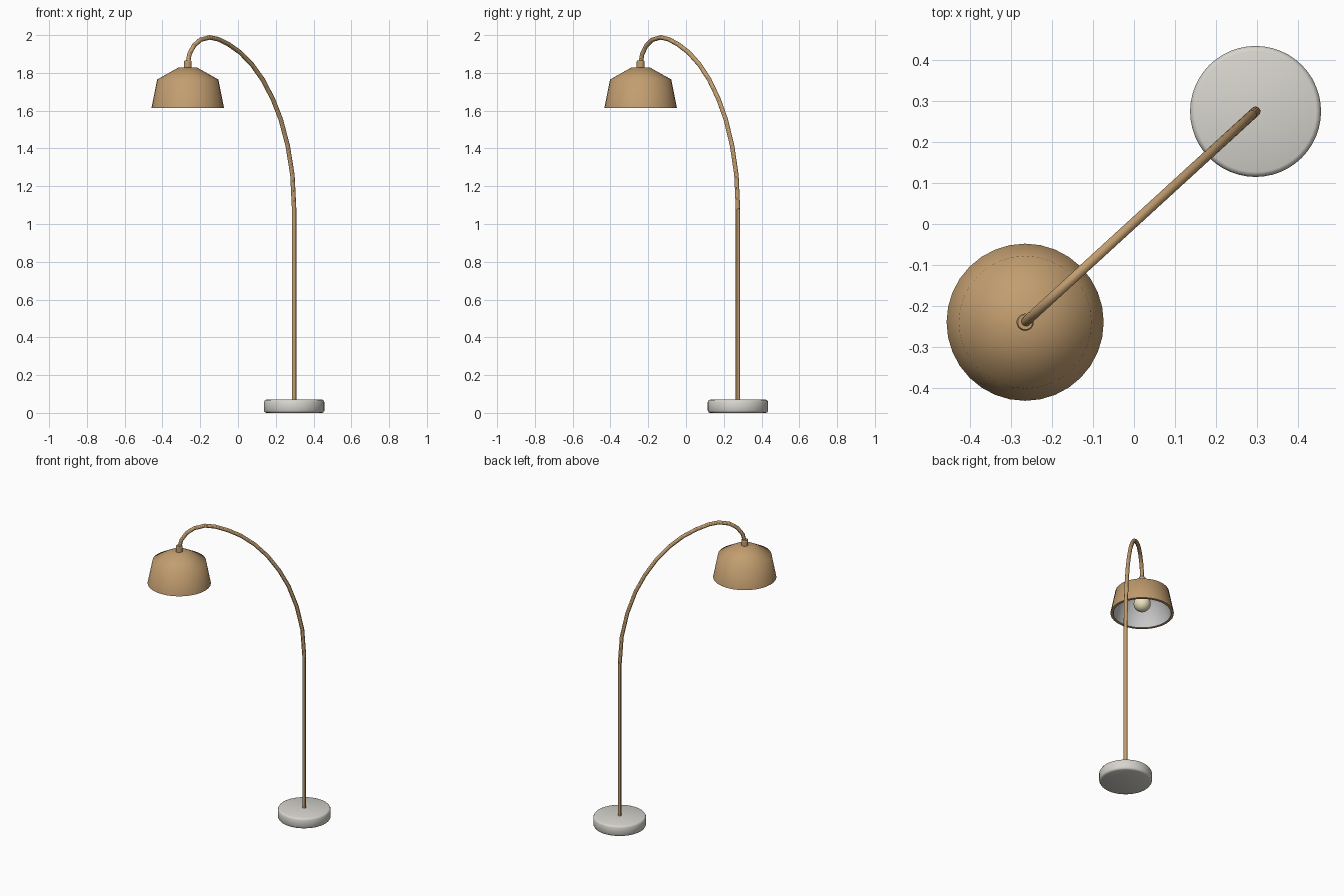
import bpy, bmesh, math
from mathutils import Vector

if "Cube" in bpy.data.objects:
    bpy.data.objects.remove(bpy.data.objects["Cube"])

BASE = Vector((0.297, 0.275, 0))
HEAD = Vector((-0.266, -0.240, 0))


def material(name, col):
    m = bpy.data.materials.new(name)
    m.diffuse_color = (*col, 1)
    m.use_nodes = True
    m.node_tree.nodes["Principled BSDF"].inputs["Base Color"].default_value = m.diffuse_color
    return m


TAN = material("tan", (0.54, 0.34, 0.16))
STONE = material("stone", (0.68, 0.66, 0.61))
WHITE = material("white", (0.8, 0.8, 0.78))
GLOW = material("cream", (0.85, 0.78, 0.52))


def finish(ob, mat, angle=30):
    ob.data.materials.append(mat)
    bpy.ops.object.select_all(action='DESELECT')
    ob.select_set(True)
    bpy.context.view_layer.objects.active = ob
    bpy.ops.object.shade_smooth_by_angle(angle=math.radians(angle))
    return ob


def lathe(name, profile, centre, mat, sides=32, angle=30):
    """Revolve (radius, z) points round a vertical axis; radius 0 makes a pole."""
    bm = bmesh.new()
    rings = []
    for r, z in profile:
        n = 1 if r == 0 else sides
        rings.append([bm.verts.new((centre.x + r * math.cos(2 * math.pi * i / sides),
                                    centre.y + r * math.sin(2 * math.pi * i / sides), z))
                      for i in range(n)])
    for a, b in zip(rings, rings[1:]):
        for i in range(sides):
            j = (i + 1) % sides
            quad = [a[i % len(a)], a[j % len(a)], b[j % len(b)], b[i % len(b)]]
            bm.faces.new(list(dict.fromkeys(quad)))
    me = bpy.data.meshes.new(name)
    bm.to_mesh(me)
    bm.free()
    ob = bpy.data.objects.new(name, me)
    bpy.context.collection.objects.link(ob)
    return finish(ob, mat, angle)


def tube(name, points, radius, mat):
    """Round tube along a polyline, converted to a mesh."""
    cu = bpy.data.curves.new(name, 'CURVE')
    cu.dimensions = '3D'
    cu.bevel_depth = radius
    cu.bevel_resolution = 4
    cu.use_fill_caps = True
    sp = cu.splines.new('POLY')
    sp.points.add(len(points) - 1)
    for p, co in zip(sp.points, points):
        p.co = (*co, 1)
    ob = bpy.data.objects.new(name, cu)
    bpy.context.collection.objects.link(ob)
    bpy.ops.object.select_all(action='DESELECT')
    ob.select_set(True)
    bpy.context.view_layer.objects.active = ob
    bpy.ops.object.convert(target='MESH')
    return finish(bpy.context.view_layer.objects.active, mat)


# Heavy round base with softened edges
lathe("base", [(0, 0), (0.148, 0), (0.155, 0.003), (0.16, 0.012), (0.16, 0.058),
               (0.155, 0.067), (0.148, 0.07), (0, 0.07)], BASE, STONE, 48, 40)

# Straight pole
tube("pole", [BASE + Vector((0, 0, z)) for z in (0.06, 1.08)], 0.012, TAN)

# Bent arm: (front-view x, z) stations, running diagonally from pole to head
arc = [(0.297, 1.08), (0.288, 1.26), (0.263, 1.415), (0.226, 1.555), (0.184, 1.662),
       (0.131, 1.764), (0.074, 1.844), (0.013, 1.907), (-0.048, 1.95), (-0.104, 1.978),
       (-0.15, 1.988), (-0.199, 1.975), (-0.233, 1.945), (-0.257, 1.9), (-0.266, 1.85)]
pts = []
for x, z in arc:
    p = BASE.lerp(HEAD, (BASE.x - x) / (BASE.x - HEAD.x))
    p.z = z
    pts.append(p)
tube("arm", pts, 0.012, TAN)

# Neck collar joining arm and shade
lathe("neck", [(0, 1.815), (0.021, 1.815), (0.021, 1.86), (0.018, 1.865), (0, 1.865)],
      HEAD, TAN, 24)

# Shade shell with thick lower rim, and its white inner lining
lathe("shade", [(0.175, 1.615), (0.192, 1.615), (0.162, 1.765), (0.05, 1.828), (0, 1.828)],
      HEAD, TAN, 32, 60)
lathe("shade_lining", [(0.175, 1.615), (0.147, 1.756), (0.045, 1.813), (0, 1.813)],
      HEAD, WHITE, 32, 60)

# Bulb and socket
lathe("socket", [(0, 1.815), (0.02, 1.815), (0.02, 1.715), (0, 1.715)], HEAD, WHITE, 24)
ball = [(0.052 * math.sin(math.pi * i / 12) if 0 < i < 12 else 0,
         1.682 - 0.052 * math.cos(math.pi * i / 12)) for i in range(13)]
lathe("bulb", ball, HEAD, GLOW, 24, 60)

# Consistent outward normals (lining is an open shell and faces inward)
for ob in bpy.context.scene.objects:
    bm = bmesh.new()
    bm.from_mesh(ob.data)
    bmesh.ops.recalc_face_normals(bm, faces=bm.faces)
    if ob.name in ("shade", "shade_lining"):
        bm.normal_update()
        top = max(bm.faces, key=lambda f: f.calc_center_median().z)
        if (top.normal.z > 0) != (ob.name == "shade"):
            bmesh.ops.reverse_faces(bm, faces=bm.faces)
    bm.to_mesh(ob.data)
    bm.free()
